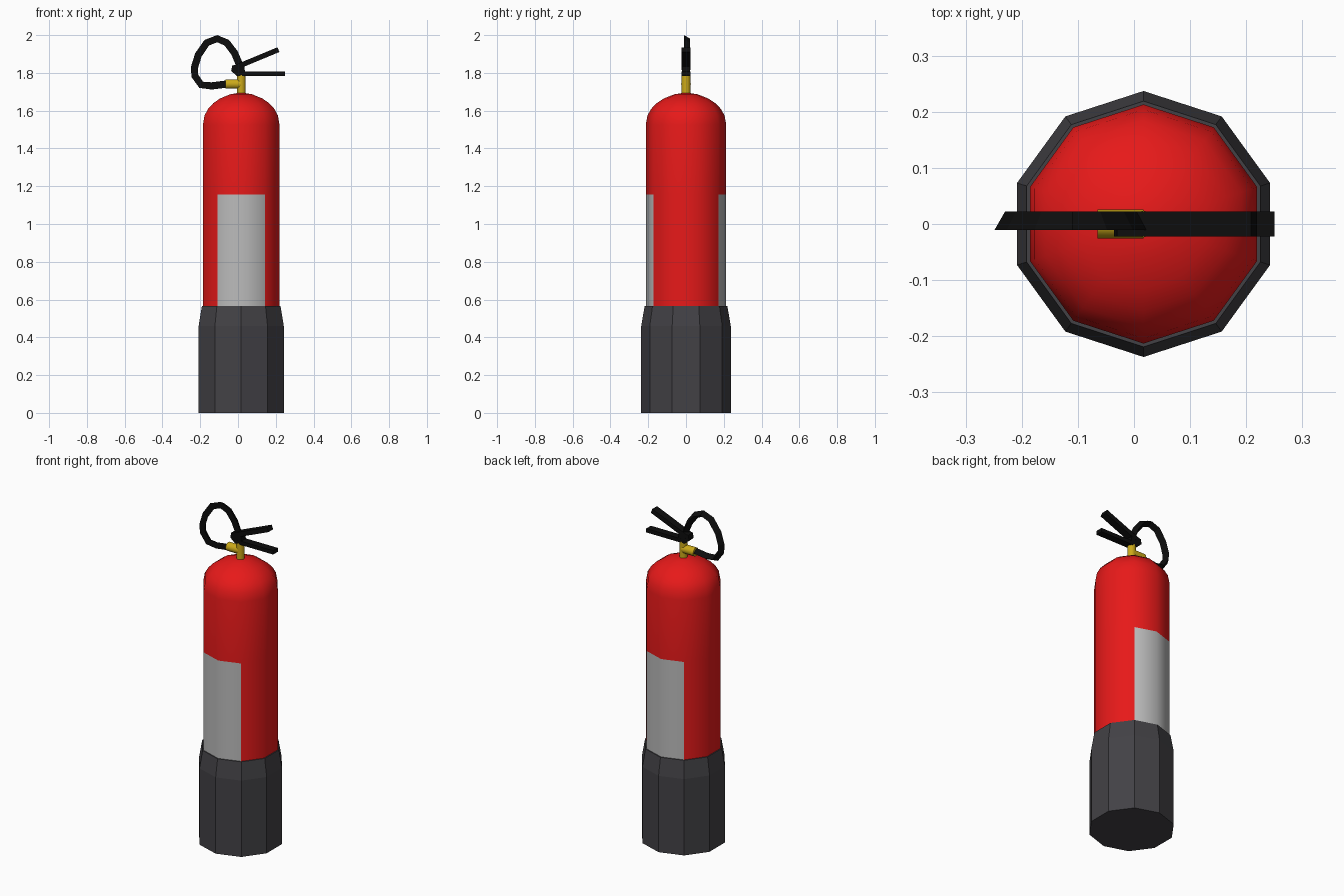
import bpy, bmesh
from math import cos, sin, radians, atan2, pi
from mathutils import Vector

if "Cube" in bpy.data.objects:
    bpy.data.objects.remove(bpy.data.objects["Cube"])

CX = 0.017  # axis of the tank


def material(name, rgb):
    m = bpy.data.materials.new(name)
    m.diffuse_color = (*rgb, 1)
    m.use_nodes = True
    m.node_tree.nodes["Principled BSDF"].inputs["Base Color"].default_value = m.diffuse_color
    return m


RED = material("red paint", (0.8, 0.01, 0.01))
DARK = material("dark rubber", (0.055, 0.053, 0.06))
BLACK = material("black", (0.004, 0.004, 0.004))
BRASS = material("brass", (0.6, 0.4, 0.01))
LABEL = material("label grey", (0.5, 0.5, 0.5))


def finish(name, bm, mats, smooth=False):
    bmesh.ops.recalc_face_normals(bm, faces=bm.faces)
    me = bpy.data.meshes.new(name)
    bm.to_mesh(me)
    bm.free()
    ob = bpy.data.objects.new(name, me)
    bpy.context.collection.objects.link(ob)
    for m in mats:
        me.materials.append(m)
    for p in me.polygons:
        p.use_smooth = smooth
    return ob


def loft(bm, rings, cap_start, cap_end):
    rings = [[bm.verts.new(c) for c in r] for r in rings]
    n = len(rings[0])
    for a, b in zip(rings, rings[1:]):
        for i in range(n):
            j = (i + 1) % n
            bm.faces.new((a[i], a[j], b[j], b[i]))
    if cap_start:
        bm.faces.new(rings[0])
    if cap_end:
        bm.faces.new(rings[-1])


def lathe(profile, cap_start, cap_end, n=10):
    bm = bmesh.new()
    angles = [pi / 2 + 2 * pi * i / n for i in range(n)]
    loft(bm, [[(CX + r * cos(a), r * sin(a), z) for a in angles] for r, z in profile],
         cap_start, cap_end)
    return bm


def plate(name, outline, half=0.0225):
    # outline in x, z extruded along y
    bm = bmesh.new()
    loft(bm, [[(x, y, z) for x, z in outline] for y in (-half, half)], True, True)
    return finish(name, bm, [BLACK])


def bar(name, a, b, thick):
    a, b = Vector(a), Vector(b)
    d = (b - a).normalized()
    n = Vector((-d.y, d.x)) * thick / 2
    return plate(name, [a - n, b - n, b + n, a + n])


def pipe(name, start, end, radius):
    start, end = Vector(start), Vector(end)
    bm = bmesh.new()
    bmesh.ops.create_cone(bm, cap_ends=True, segments=10, radius1=radius,
                          radius2=radius, depth=(end - start).length)
    rot = Vector((0, 0, 1)).rotation_difference(end - start).to_matrix().to_4x4()
    bm.transform(rot)
    bmesh.ops.translate(bm, vec=(start + end) / 2, verts=bm.verts)
    ob = finish(name, bm, [BRASS])
    bpy.ops.object.select_all(action='DESELECT')
    ob.select_set(True)
    bpy.context.view_layer.objects.active = ob
    bpy.ops.object.shade_smooth_by_angle(angle=radians(40))


# ten-sided boot
finish("base_boot", lathe([(0.237, 0), (0.237, 0.46), (0.219, 0.565), (0.213, 0.565)],
                          True, False), [DARK])

# tank with domed top, label panels on front and back
bm = lathe([(0.213, 0.565), (0.213, 1.155), (0.213, 1.525), (0.204, 1.575), (0.184, 1.61),
            (0.155, 1.64), (0.117, 1.665), (0.06, 1.687), (0.02, 1.693)], False, True)
for f in bm.faces:
    c = f.calc_center_median()
    if c.z < 1.0 and abs(c.x - CX) < 0.1:
        f.material_index = 1
finish("tank", bm, [RED, LABEL], smooth=True)

# valve
pipe("valve_stem", (CX, 0, 1.685), (CX, 0, 1.79), 0.024)
pipe("valve_outlet", (CX, 0, 1.741), (-0.065, 0, 1.741), 0.026)

# handle block and levers
plate("handle_block", [(-0.005, 1.783), (0.04, 1.783), (0.032, 1.845), (-0.03, 1.84),
                       (-0.036, 1.81)], 0.022)
bar("carry_handle", (0.0, 1.795), (0.25, 1.795), 0.023)
bar("squeeze_lever", (-0.015, 1.828), (0.214, 1.923), 0.027)

# triangular hose swept in the x-z plane
path = [Vector(p) for p in [(-0.06, 1.741), (-0.14, 1.731), (-0.195, 1.737), (-0.229, 1.785),
                            (-0.23, 1.83), (-0.21, 1.895), (-0.165, 1.96), (-0.11, 1.981),
                            (-0.06, 1.96), (-0.018, 1.905), (0.007, 1.845), (0.015, 1.80)]]
rings = []
for i, p in enumerate(path):
    d = (path[min(i + 1, len(path) - 1)] - path[max(i - 1, 0)]).normalized()
    n = Vector((-d.y, d.x))
    rings.append([(p.x + n.x * o, y, p.y + n.y * o)
                  for o, y in ((0, 0.022), (0.019, -0.011), (-0.019, -0.011))])
bm = bmesh.new()
loft(bm, rings, True, True)
finish("hose", bm, [BLACK])
